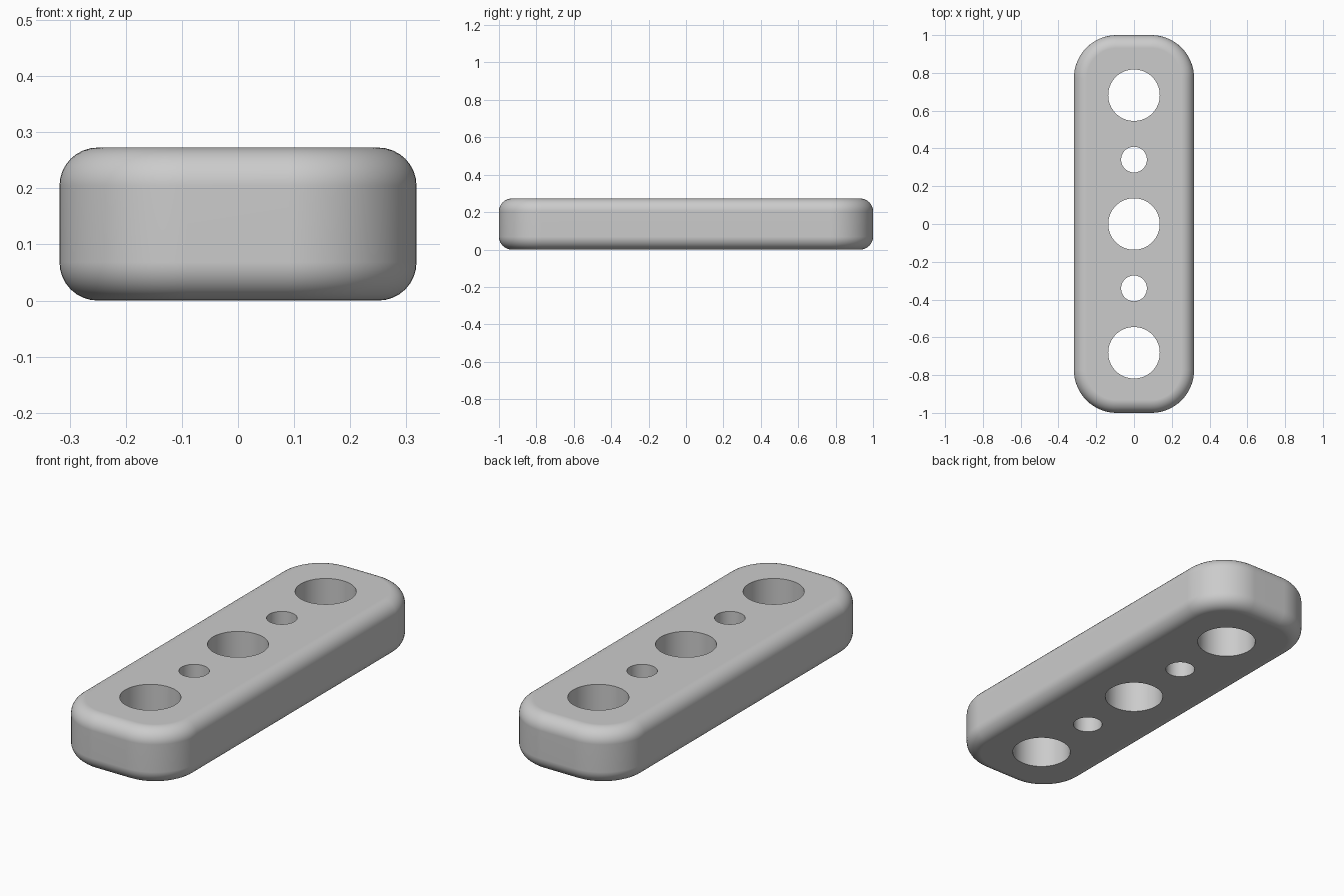
import bpy
import bmesh
import math
from mathutils import Matrix, Vector

cube = bpy.data.objects.get("Cube")
if cube:
    bpy.data.objects.remove(cube, do_unlink=True)

UNIT = 2 / 44
WIDTH, LENGTH, HEIGHT = 14 * UNIT, 44 * UNIT, 6 * UNIT
CORNER, FILLET = 5 * UNIT, 1.5 * UNIT
PITCH = 7.5 * UNIT
BIG_HOLE, SMALL_HOLE = 3 * UNIT, 1.5 * UNIT


def add_object(name, bm):
    mesh = bpy.data.meshes.new(name)
    bmesh.ops.recalc_face_normals(bm, faces=bm.faces)
    bm.to_mesh(mesh)
    bm.free()
    obj = bpy.data.objects.new(name, mesh)
    bpy.context.collection.objects.link(obj)
    return obj


# Block with rounded corners, then rounded top and bottom rims
bm = bmesh.new()
bmesh.ops.create_cube(bm, size=1)
bmesh.ops.scale(bm, vec=(WIDTH, LENGTH, HEIGHT), verts=bm.verts)
bmesh.ops.translate(bm, vec=(0, 0, HEIGHT / 2), verts=bm.verts)
uprights = [e for e in bm.edges
            if abs(e.verts[0].co.z - e.verts[1].co.z) > HEIGHT / 2]
bmesh.ops.bevel(bm, geom=uprights, offset=CORNER, segments=16,
                profile=0.5, affect='EDGES')
rims = [e for e in bm.edges
        if abs(e.verts[0].co.z - e.verts[1].co.z) < HEIGHT / 2]
bmesh.ops.bevel(bm, geom=rims, offset=FILLET, segments=8,
                profile=0.5, affect='EDGES')
plate = add_object("drilled_plate", bm)

# Alternating large and small through holes
bm = bmesh.new()
for i in range(-2, 3):
    radius = SMALL_HOLE if i % 2 else BIG_HOLE
    bmesh.ops.create_cone(bm, cap_ends=True, segments=64,
                          radius1=radius, radius2=radius, depth=HEIGHT * 2,
                          matrix=Matrix.Translation(Vector((0, i * PITCH, HEIGHT / 2))))
cutter = add_object("hole_cutter", bm)
cutter.hide_render = True

# Plain grey material
grey = bpy.data.materials.new("grey")
grey.use_nodes = True
colour = (0.6, 0.6, 0.6, 1)
grey.diffuse_color = colour
grey.node_tree.nodes["Principled BSDF"].inputs["Base Color"].default_value = colour
plate.data.materials.append(grey)
cutter.data.materials.append(grey)

# Drill the holes and drop the cutter
drill = plate.modifiers.new("holes", 'BOOLEAN')
drill.operation = 'DIFFERENCE'
drill.solver = 'EXACT'
drill.object = cutter
bpy.ops.object.select_all(action='DESELECT')
plate.select_set(True)
bpy.context.view_layer.objects.active = plate
bpy.ops.object.modifier_apply(modifier=drill.name)
bpy.data.objects.remove(cutter, do_unlink=True)

# Smooth rounds with crisp hole edges
bpy.ops.object.shade_smooth_by_angle(angle=math.radians(30))
normals = plate.modifiers.new("flat_faces", 'WEIGHTED_NORMAL')
normals.keep_sharp = True
